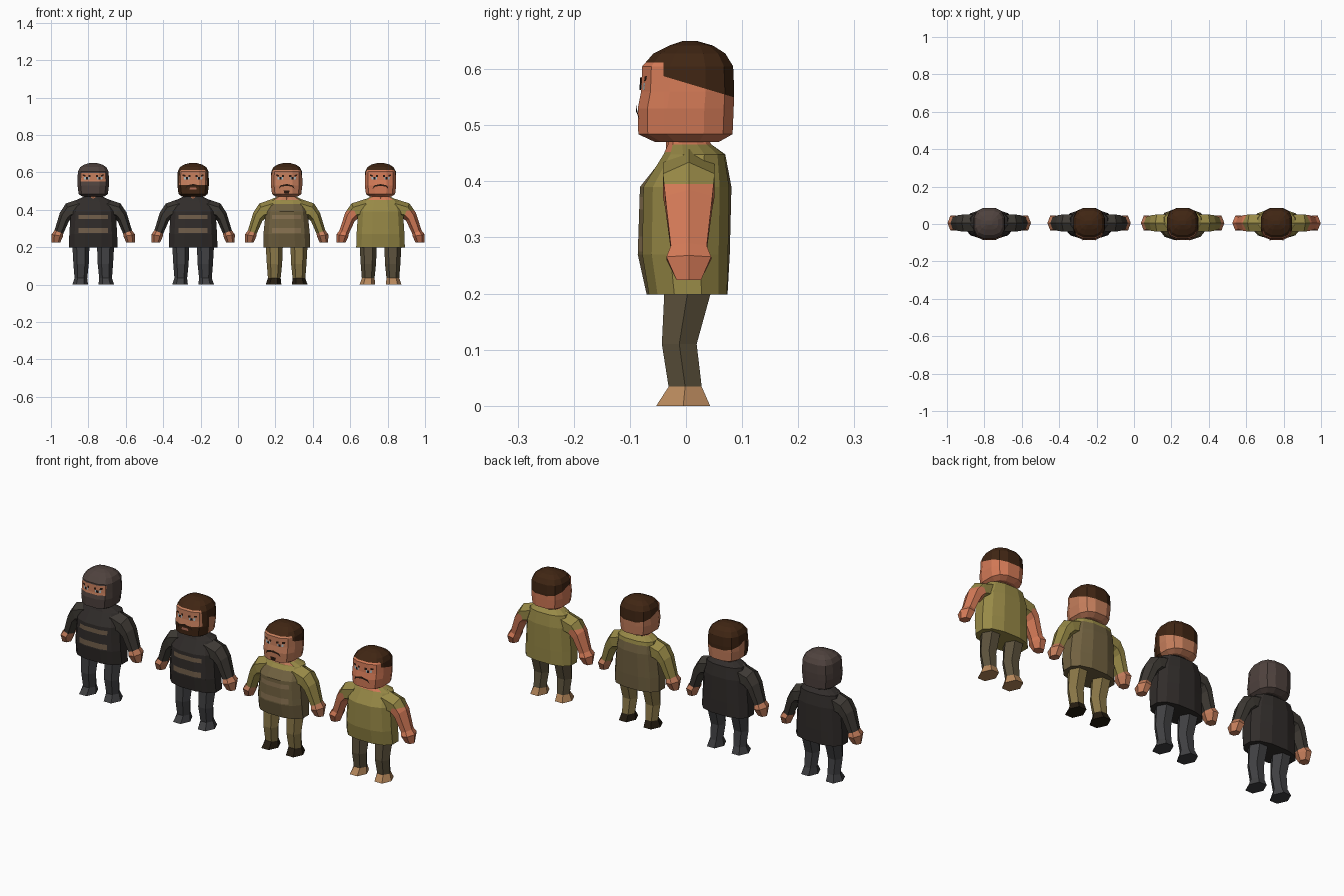
import bpy, bmesh, math
from mathutils import Vector
from mathutils.bvhtree import BVHTree

if "Cube" in bpy.data.objects:
    bpy.data.objects.remove(bpy.data.objects["Cube"])

MATS = {}


def mat(name, rgb):
    if name not in MATS:
        m = bpy.data.materials.new(name)
        m.diffuse_color = tuple((c / 255) ** 2.2 for c in rgb) + (1,)
        m.use_nodes = True
        m.node_tree.nodes["Principled BSDF"].inputs["Base Color"].default_value = m.diffuse_color
        MATS[name] = m
    return MATS[name]


SKIN = mat("skin", (196, 125, 92))
TAN = mat("tanned_skin", (212, 122, 88))
HAIR = mat("hair", (66, 42, 26))
BROW = mat("brow", (45, 30, 22))
EYE = mat("eye", (165, 180, 185))
PUPIL = mat("pupil", (25, 25, 28))
LIP = mat("lip", (180, 110, 90))
DARK = mat("dark_cloth", (52, 48, 46))
SLEEVE = mat("dark_sleeve", (64, 60, 55))
GREY = mat("grey_trousers", (66, 66, 68))
WOOL = mat("mask_wool", (80, 68, 64))
BAND = mat("dark_vest_band", (112, 94, 76))
OLIVE = mat("olive_shirt", (150, 136, 72))
KHAKI = mat("khaki_trousers", (135, 117, 72))
VEST = mat("brown_vest", (112, 97, 66))
BAND2 = mat("brown_vest_band", (135, 113, 82))
DRAB = mat("drab_trousers", (92, 82, 62))
BOOT = mat("boot", (42, 34, 24))
BARE = mat("bare_foot", (182, 135, 92))


def section(n, power=1.0, half=False):
    """Unit outline with n sides, stretched to fill -1..1."""
    pts = []
    for i in range(n):
        a = 2 * math.pi * (i + (0.5 if half else 0)) / n
        c, s = math.cos(a), math.sin(a)
        pts.append((math.copysign(abs(c) ** power, c), math.copysign(abs(s) ** power, s)))
    mx, my = max(p[0] for p in pts), max(p[1] for p in pts)
    return [(p[0] / mx, p[1] / my) for p in pts]


def loft(name, rings, x, mats, paint=None, cuts=()):
    """Skin the rings, split along the cut planes, colour faces by position."""
    bm = bmesh.new()
    vs = [[bm.verts.new(p) for p in r] for r in rings]
    n = len(vs[0])
    for a, b in zip(vs, vs[1:]):
        for i in range(n):
            j = (i + 1) % n
            bm.faces.new((a[i], a[j], b[j], b[i]))
    bm.faces.new(vs[0][::-1])
    bm.faces.new(vs[-1])
    for co, no in cuts:
        bmesh.ops.bisect_plane(bm, geom=bm.verts[:] + bm.edges[:] + bm.faces[:],
                               dist=1e-5, plane_co=co, plane_no=no)
    bmesh.ops.recalc_face_normals(bm, faces=bm.faces[:])
    if paint:
        for f in bm.faces:
            f.material_index = mats.index(paint(f.calc_center_median()))
    return finish(name, bm, x, mats)


def finish(name, bm, x, mats):
    me = bpy.data.meshes.new(name)
    bm.to_mesh(me)
    bm.free()
    for m in mats:
        me.materials.append(m)
    ob = bpy.data.objects.new(name, me)
    ob.location.x = x
    bpy.context.collection.objects.link(ob)
    return ob


def boxed(sec, z, x0, x1, y0, y1):
    return [((x0 + x1) / 2 + u * (x1 - x0) / 2, (y0 + y1) / 2 + v * (y1 - y0) / 2, z) for u, v in sec]


def zcut(z):
    return ((0, 0, z), (0, 0, 1))


def ycut(y):
    return ((0, y, 0), (0, 1, 0))


def xcut(x):
    return ((x, 0, 0), (1, 0, 0))


def decal(name, head, pts, m, lift=0.002, mirror=True):
    """Flat face feature laid onto the front of the head."""
    tree = BVHTree.FromPolygons([v.co for v in head.data.vertices],
                                [tuple(p.vertices) for p in head.data.polygons])
    for s in ((1, -1) if mirror else (1,)):
        bm = bmesh.new()
        vs = []
        for px, pz in pts[::s]:
            hit = tree.ray_cast(Vector((px * s, -1, pz)), Vector((0, 1, 0)))[0]
            vs.append(bm.verts.new((px * s, hit.y - lift, pz)))
        bm.faces.new(vs)
        finish(name, bm, head.location.x, [m])


# colour layout of a head
def hairline(c, low=0.55):
    return c.z > 0.612 or (c.y > -0.04 and c.z > low + (0.085 - c.y) * 0.3)


def plain_hair(c, skin):
    return HAIR if hairline(c) else skin


def bearded(c, skin):
    burn = -0.052 < c.y < -0.012
    return HAIR if hairline(c, 0.54) or burn or (c.z < 0.533 and c.y < -0.012) else skin


def masked(c, skin):
    return skin if c.y < -0.03 and 0.55 < c.z < 0.598 and abs(c.x) < 0.068 else WOOL


HEAD = [(0.47, 0.058, -0.055, 0.058), (0.484, 0.078, -0.085, 0.083), (0.53, 0.084, -0.086, 0.085),
        (0.56, 0.084, -0.08, 0.086), (0.605, 0.082, -0.078, 0.084), (0.628, 0.07, -0.058, 0.07),
        (0.642, 0.048, -0.03, 0.048), (0.65, 0.018, -0.006, 0.02)]
SHIRT = [(0.198, 0.13, -0.066, 0.073), (0.27, 0.128, -0.078, 0.075), (0.39, 0.12, -0.076, 0.077),
         (0.448, 0.098, -0.04, 0.068), (0.466, 0.06, -0.032, 0.045), (0.476, 0.042, -0.03, 0.04)]
ARMOUR = [(0.198, 0.125, -0.07, 0.074), (0.27, 0.124, -0.086, 0.078), (0.39, 0.112, -0.082, 0.081),
          (0.448, 0.098, -0.036, 0.07), (0.466, 0.06, -0.032, 0.045), (0.476, 0.042, -0.03, 0.04)]
# arm rings: inner x z, outer x z, half depth
ARM = [(0.07, 0.36, 0.075, 0.458, 0.046), (0.115, 0.352, 0.146, 0.434, 0.046),
       (0.13, 0.34, 0.178, 0.385, 0.042), (0.16, 0.272, 0.207, 0.29, 0.032),
       (0.162, 0.258, 0.223, 0.268, 0.04), (0.176, 0.226, 0.222, 0.224, 0.022)]
LEG = [(0.215, 0.02, 0.112, -0.038, 0.048), (0.11, 0.024, 0.106, -0.043, 0.019),
       (0.034, 0.032, 0.1, -0.031, 0.028), (0.0, 0.028, 0.112, -0.053, 0.043)]


def person(x, head_paint, skin, shirt, vest, band, sleeve, trousers, foot, reach, bare=False):
    # head
    sec = section(12, 0.72, True)
    cuts = [zcut(0.612), ycut(-0.04), ((0, 0.085, 0.55), (0, 0.3, 1))]
    if head_paint is bearded:
        cuts = [zcut(0.612), zcut(0.533), ycut(-0.052), ycut(-0.04), ycut(-0.012),
                ((0, 0.085, 0.54), (0, 0.3, 1))]
    if head_paint is masked:
        cuts = [zcut(0.55), zcut(0.598), xcut(0.068), xcut(-0.068), ycut(-0.03)]
    head = loft("head", [boxed(sec, z, -w, w, a, b) for z, w, a, b in HEAD], x,
                [skin, HAIR, WOOL], lambda c: head_paint(c, skin), cuts)

    # face
    decal("eye", head, [(0.02, 0.563), (0.048, 0.563), (0.05, 0.576), (0.02, 0.574)], EYE)
    decal("pupil", head, [(0.027, 0.563), (0.038, 0.563), (0.038, 0.575), (0.027, 0.575)], PUPIL, 0.003)
    decal("eyebrow", head, [(0.014, 0.574), (0.055, 0.58), (0.057, 0.588), (0.014, 0.585)], BROW, 0.003)
    if head_paint is not masked:
        decal("moustache", head, [(0.0, 0.528), (0.028, 0.524), (0.042, 0.512), (0.035, 0.53),
                                  (0.0, 0.538)], BROW, 0.003)
    if head_paint is bearded:
        decal("mouth", head, [(-0.02, 0.508), (0.02, 0.508), (0.016, 0.52), (-0.016, 0.52)],
              LIP, 0.002, False)
    if vest is VEST:
        decal("goatee", head, [(-0.012, 0.488), (0.012, 0.488), (0.016, 0.504), (-0.016, 0.504)],
              BROW, 0.002, False)

    # torso with vest bands and neckline
    def torso_paint(c):
        if c.z > 0.462 or (c.y < 0 and c.z > 0.452 and abs(c.x) < 0.045):
            return skin if vest is not DARK else DARK
        if c.z > 0.43:
            return shirt
        if c.y < -0.02 and abs(c.x) < 0.078 and (0.35 < c.z < 0.372 or 0.275 < c.z < 0.302):
            return band
        return vest

    mats = list(dict.fromkeys([skin, shirt, vest, band]))
    cuts = [zcut(0.43), zcut(0.452)]
    if band is not vest:
        cuts += [zcut(z) for z in (0.275, 0.302, 0.35, 0.372)] + [xcut(0.078), xcut(-0.078)]
    sec = section(12, 0.8, True)
    loft("torso", [boxed(sec, z, -w, w, a, b) for z, w, a, b in (SHIRT if vest is shirt else ARMOUR)],
         x, mats, torso_paint, cuts)
    # neck
    loft("neck", [boxed(section(8), z, -0.042, 0.042, -0.036, 0.042) for z in (0.44, 0.485)], x, [skin])

    hexa = section(6)
    for s in (1, -1):
        # arm and hand
        rings = []
        for xi, zi, xo, zo, d in ARM:
            rings.append([(s * reach * ((xi + xo) / 2 + u * (xo - xi) / 2), 0.005 + v * d,
                           (zi + zo) / 2 + u * (zo - zi) / 2) for u, v in hexa])

        def arm_paint(c):
            limit = 0.395 if bare else 0.28
            return skin if c.z < limit and abs(c.x) > (0.13 if bare else 0.16) else sleeve
        loft("arm", rings, x, [sleeve, skin], arm_paint, [zcut(0.395)] if bare else [])
        # leg and foot
        rings = [boxed(hexa, z, s * a, s * b, c, d) for z, a, b, c, d in LEG]
        loft("leg", rings, x, [trousers, foot], lambda c: foot if c.z < 0.03 else trousers)


person(-0.774, masked, SKIN, DARK, DARK, BAND, SLEEVE, GREY, GREY, 1.0)
person(-0.24, bearded, SKIN, DARK, DARK, BAND, SLEEVE, GREY, GREY, 1.0)
person(0.26, plain_hair, SKIN, OLIVE, VEST, BAND2, OLIVE, KHAKI, BOOT, 1.0)
person(0.762, plain_hair, TAN, OLIVE, OLIVE, OLIVE, OLIVE, DRAB, BARE, 1.06, True)
